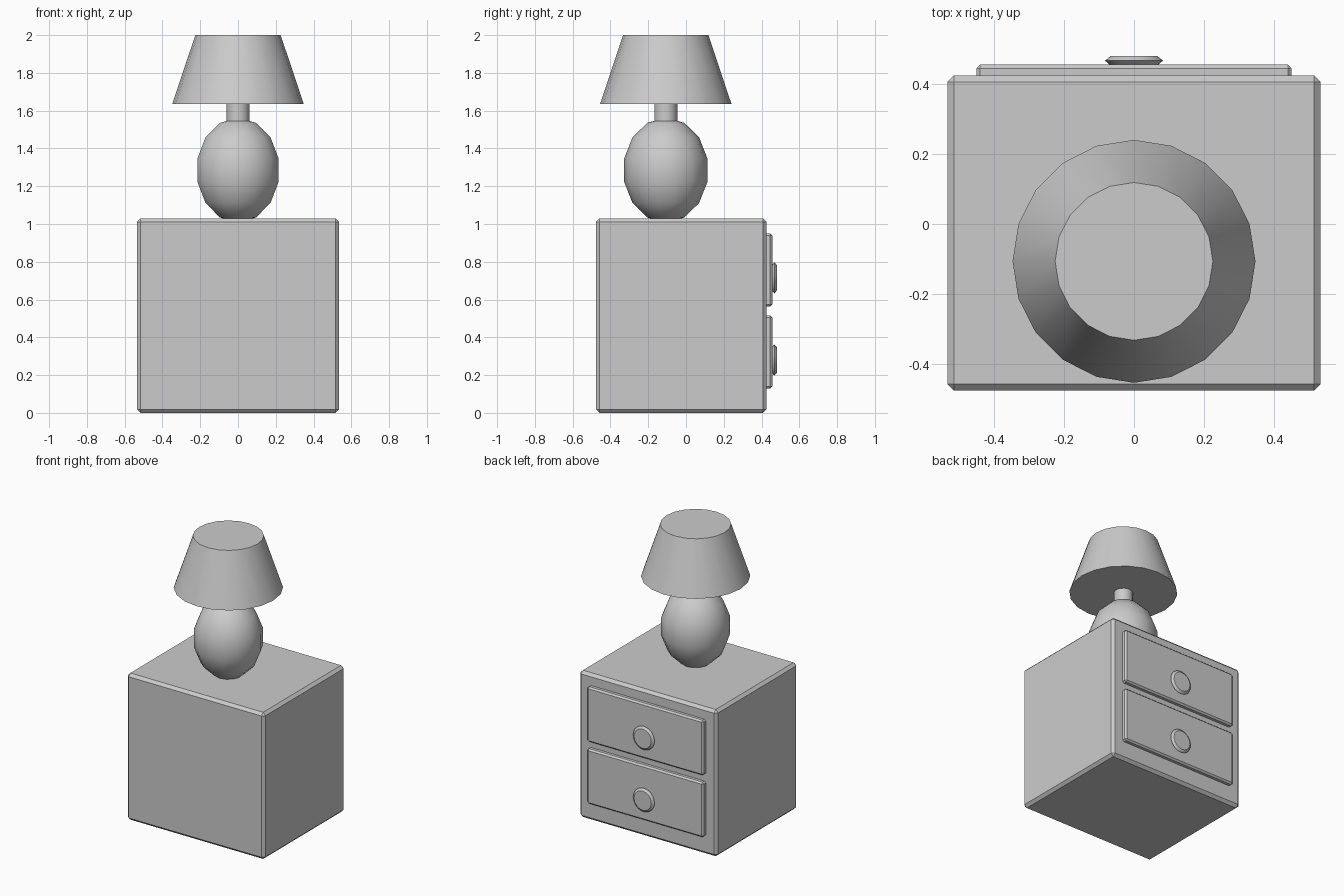
import bpy, bmesh
from math import sin, cos, pi, radians
from mathutils import Matrix, Vector

cube = bpy.data.objects.get("Cube")
if cube:
    bpy.data.objects.remove(cube, do_unlink=True)

grey = bpy.data.materials.new("plain_grey")
grey.use_nodes = True
colour = (0.6, 0.6, 0.6, 1)
grey.diffuse_color = colour
grey.node_tree.nodes["Principled BSDF"].inputs["Base Color"].default_value = colour


def finish(name, bm, smooth_angle=None):
    bmesh.ops.recalc_face_normals(bm, faces=bm.faces)
    mesh = bpy.data.meshes.new(name)
    bm.to_mesh(mesh)
    bm.free()
    mesh.materials.append(grey)
    obj = bpy.data.objects.new(name, mesh)
    bpy.context.collection.objects.link(obj)
    if smooth_angle:
        bpy.ops.object.select_all(action='DESELECT')
        obj.select_set(True)
        bpy.context.view_layer.objects.active = obj
        bpy.ops.object.shade_smooth_by_angle(angle=radians(smooth_angle))
    return obj


def chamfered_box(name, low, high, chamfer):
    low, high = Vector(low), Vector(high)
    bm = bmesh.new()
    bmesh.ops.create_cube(bm, size=1)
    bmesh.ops.scale(bm, vec=high - low, verts=bm.verts)
    bmesh.ops.translate(bm, vec=(low + high) / 2, verts=bm.verts)
    bmesh.ops.bevel(bm, geom=bm.edges[:], offset=chamfer, segments=1,
                    affect='EDGES', profile=0.5)
    return finish(name, bm)


def lathe(name, profile, sides, centre, smooth_angle, facing_back=False):
    """Turn (radius, height) points around z, capping both ends."""
    bm = bmesh.new()
    rings = [[bm.verts.new((r * sin(2 * pi * k / sides), r * cos(2 * pi * k / sides), z))
              for k in range(sides)] for r, z in profile]
    for a, b in zip(rings, rings[1:]):
        for k in range(sides):
            n = (k + 1) % sides
            bm.faces.new((a[k], a[n], b[n], b[k]))
    for ring, (r, z) in ((rings[0], profile[0]), (rings[-1], profile[-1])):
        if r > 0:
            bm.faces.new(ring)
    bmesh.ops.remove_doubles(bm, verts=bm.verts, dist=1e-5)
    if facing_back:
        bm.transform(Matrix.Rotation(-pi / 2, 4, 'X'))
    bmesh.ops.translate(bm, vec=centre, verts=bm.verts)
    return finish(name, bm, smooth_angle)


# Cabinet
chamfered_box("cabinet", (-0.535, -0.477, 0), (0.535, 0.426, 1.03), 0.019)

# Drawers with round knobs on the back side
for name, z in (("lower", 0.322), ("upper", 0.757)):
    chamfered_box(name + "_drawer", (-0.452, 0.41, z - 0.193), (0.452, 0.457, z + 0.193), 0.011)
    lathe(name + "_knob", [(0.068, 0.45), (0.07, 0.457), (0.083, 0.468), (0.067, 0.481)],
          24, (0, 0, z - 0.042), 25, facing_back=True)

# Lamp
axis = (0, -0.107, 0)
bands = 7
egg = [(0.226 * sin(pi * i / bands), 1.285 - 0.278 * cos(pi * i / bands))
       for i in range(bands + 1)]
egg[0] = (0, egg[0][1])
egg[-1] = (0, egg[-1][1])
lathe("lamp_body", egg, 14, axis, 45)
lathe("lamp_neck", [(0.061, 1.5), (0.061, 1.64)], 20, axis, 30)
lathe("lamp_shade", [(0.348, 1.635), (0.226, 2.0)], 20, axis, 30)
